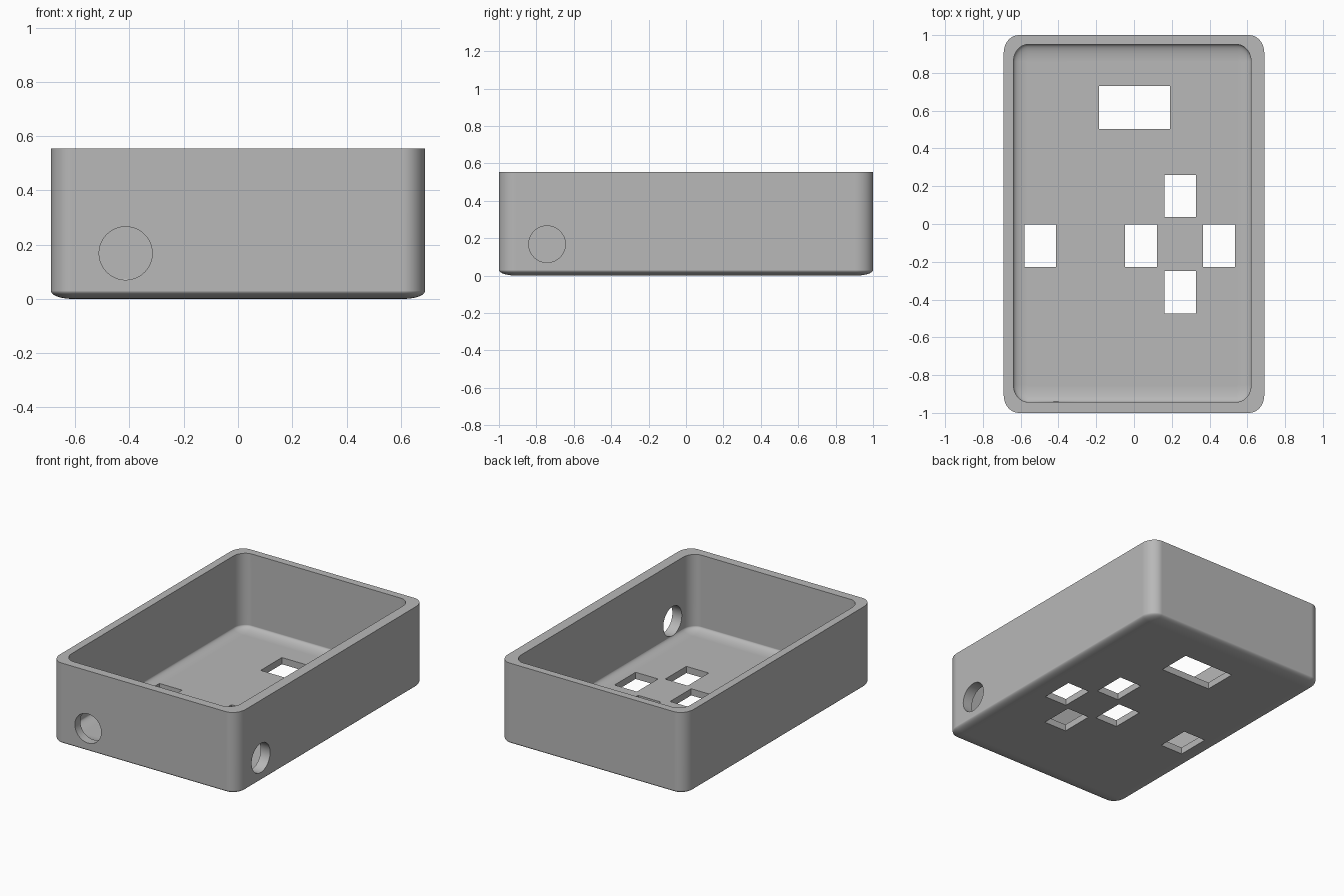
import bpy
import bmesh
from math import sin, cos, pi
from mathutils import Matrix, Vector

cube = bpy.data.objects.get("Cube")
if cube:
    bpy.data.objects.remove(cube, do_unlink=True)

grey = bpy.data.materials.new("grey plastic")
grey.use_nodes = True
colour = (0.48, 0.48, 0.48, 1)
grey.diffuse_color = colour
grey.node_tree.nodes["Principled BSDF"].inputs["Base Color"].default_value = colour

STEPS = 10   # segments per rounded corner
TOP = 0.555


def make_object(name, bm):
    mesh = bpy.data.meshes.new(name)
    bm.to_mesh(mesh)
    bm.free()
    obj = bpy.data.objects.new(name, mesh)
    bpy.context.collection.objects.link(obj)
    mesh.materials.append(grey)
    return obj


def rounded_rings(bm, centre, half, radius, floor):
    """Rounded-rectangle rings from the floor fillet up to the rim."""
    levels = [(sin(a), floor + radius[2] * (1 - cos(a)))
              for a in (i * pi / 2 / STEPS for i in range(STEPS + 1))]
    levels.append((1, TOP))
    rings = []
    for size, z in levels:
        ring = []
        for corner, (sx, sy) in enumerate([(1, 1), (-1, 1), (-1, -1), (1, -1)]):
            for i in range(STEPS + 1):
                a = (corner + i / STEPS) * pi / 2
                x = centre[0] + sx * (half[0] - radius[0]) + radius[0] * size * cos(a)
                y = centre[1] + sy * (half[1] - radius[1]) + radius[1] * size * sin(a)
                ring.append(bm.verts.new((x, y, z)))
        rings.append(ring)
    return rings


def bridge(bm, a, b):
    n = len(a)
    for i in range(n):
        j = (i + 1) % n
        bm.faces.new((a[i], a[j], b[j], b[i]))


# Open case: outer skin, flat rim and inner skin
bm = bmesh.new()
outer = rounded_rings(bm, (0, 0), (0.69, 1.0), (0.08, 0.095, 0.03), 0)
inner = rounded_rings(bm, (-0.009, 0.004), (0.629, 0.946), (0.075, 0.09, 0.03), 0.045)
rings = outer + inner[::-1]
for lower, upper in zip(rings, rings[1:]):
    bridge(bm, lower, upper)
bm.faces.new(outer[0][::-1])
bm.faces.new(inner[0])
bmesh.ops.remove_doubles(bm, verts=bm.verts, dist=1e-5)
bmesh.ops.recalc_face_normals(bm, faces=bm.faces)
case = make_object("case", bm)

# Cutters: rectangular floor windows and round cable holes
bm = bmesh.new()
windows = [(0.0025, 0.617, 0.375, 0.226)]
windows += [(x, y, 0.167, 0.224) for x, y in
            [(0.246, 0.148), (0.246, -0.362), (-0.497, -0.115),
             (0.037, -0.115), (0.45, -0.115)]]
for x, y, w, d in windows:
    bmesh.ops.create_cube(bm, size=1, matrix=Matrix.Translation((x, y, 0.02))
                          @ Matrix.Diagonal((w, d, 0.2, 1)))
for place, axis in [((-0.414, -1, 0.168), 'X'), ((0.69, -0.743, 0.168), 'Y')]:
    bmesh.ops.create_cone(bm, cap_ends=True, segments=48, radius1=0.098,
                          radius2=0.098, depth=0.25,
                          matrix=Matrix.Translation(Vector(place))
                          @ Matrix.Rotation(pi / 2, 4, axis))
cutter = make_object("opening_cutter", bm)
cutter.hide_render = True

cut = case.modifiers.new("openings", 'BOOLEAN')
cut.operation = 'DIFFERENCE'
cut.solver = 'EXACT'
cut.object = cutter

bpy.ops.object.select_all(action='DESELECT')
case.select_set(True)
bpy.context.view_layer.objects.active = case
bpy.ops.object.modifier_apply(modifier=cut.name)
bpy.data.objects.remove(cutter, do_unlink=True)

# Smooth fillets with crisp rims and flat walls
bpy.ops.object.shade_smooth_by_angle(angle=pi / 6)
weighted = case.modifiers.new("flat walls", 'WEIGHTED_NORMAL')
weighted.keep_sharp = True
